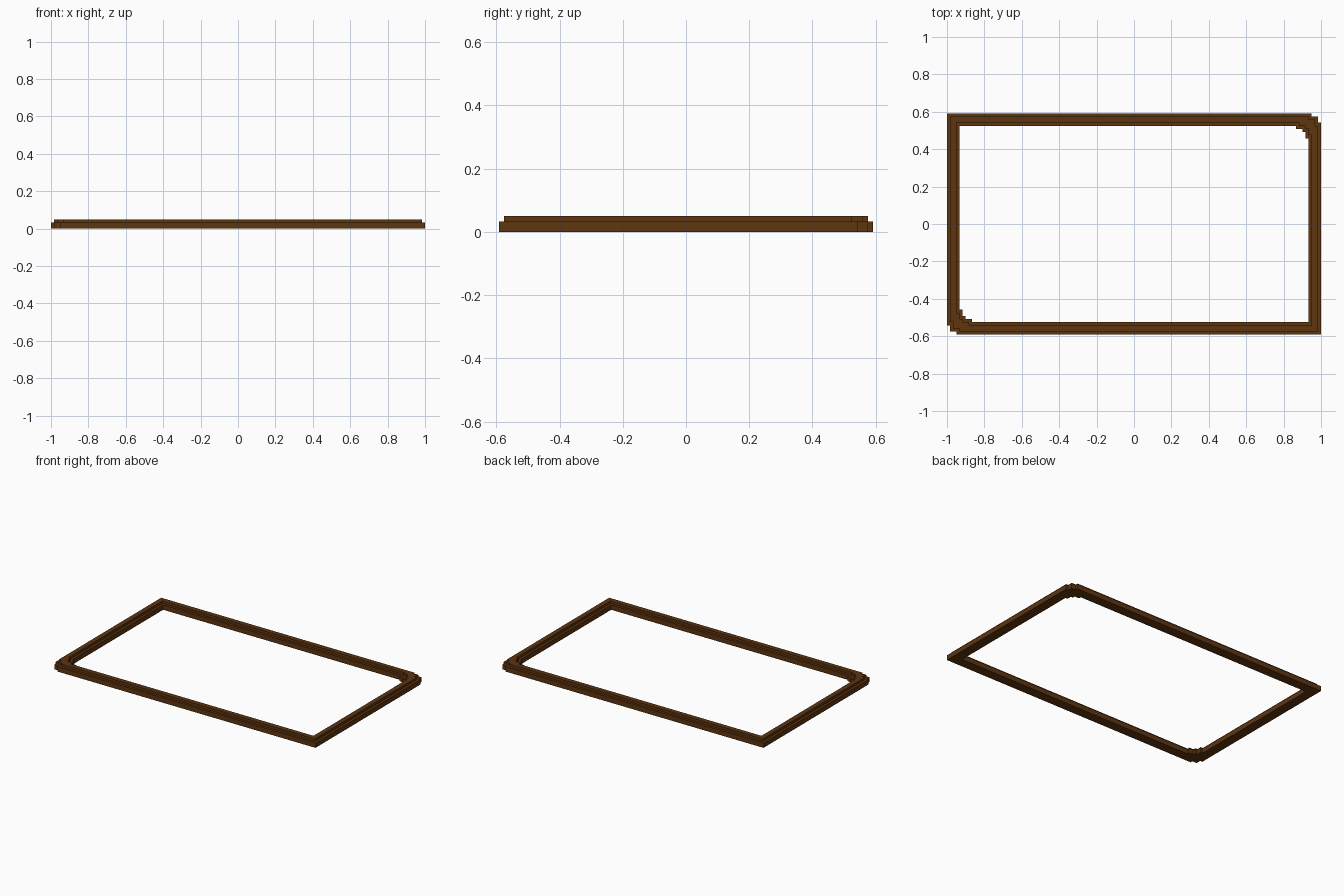
import bpy
import bmesh

cube = bpy.data.objects.get("Cube")
if cube:
    bpy.data.objects.remove(cube, do_unlink=True)

U = 1 / 60                  # one moulding step
HALF_X, HALF_Y = 60, 35.5   # half sizes in steps

wood = bpy.data.materials.new("dark brown wood")
wood.diffuse_color = (0.112, 0.035, 0.005, 1)
wood.use_nodes = True
bsdf = next(n for n in wood.node_tree.nodes if n.type == 'BSDF_PRINCIPLED')
bsdf.inputs["Base Color"].default_value = wood.diffuse_color

# Stepped corner, as distances in from the two outer sides
OUTER_STEPS = [(0, 3), (1, 3), (1, 1), (3, 1), (3, 0)]
INNER_STEPS = [(4, 8), (5, 8), (5, 6), (6, 6), (6, 5), (8, 5), (8, 4)]


def outline(square_inset, steps, shift):
    """Closed loop: a square corner, a stepped corner, then both turned 180 degrees."""
    s = square_inset + shift
    half = [(HALF_X - s, s - HALF_Y)]
    half += [(HALF_X - dx - shift, HALF_Y - dy - shift) for dx, dy in steps]
    return [(x * U, y * U) for x, y in half + [(-x, -y) for x, y in half]]


def frame_band(name, shift, z0, z1):
    """Flat ring between the outer and inner outlines, narrowed by shift on each side."""
    bm = bmesh.new()
    edges = []
    for loop in (outline(0, OUTER_STEPS, shift), outline(4, INNER_STEPS, -shift)):
        vs = [bm.verts.new((x, y, z0 * U)) for x, y in loop]
        edges += [bm.edges.new((vs[i - 1], vs[i])) for i in range(len(vs))]
    bmesh.ops.triangle_fill(bm, edges=edges, use_beauty=True)
    # Raise the ring into a solid band
    raised = bmesh.ops.extrude_face_region(bm, geom=bm.faces[:], use_keep_orig=True)
    top = [g for g in raised["geom"] if isinstance(g, bmesh.types.BMVert)]
    bmesh.ops.translate(bm, verts=top, vec=(0, 0, (z1 - z0) * U))
    bmesh.ops.recalc_face_normals(bm, faces=bm.faces[:])
    mesh = bpy.data.meshes.new(name)
    bm.to_mesh(mesh)
    bm.free()
    mesh.materials.append(wood)
    obj = bpy.data.objects.new(name, mesh)
    bpy.context.collection.objects.link(obj)


# Wide lower moulding and the narrower ridge on top of it
frame_band("frame_base", 0, 0, 2)
frame_band("frame_ridge", 1, 2, 3)
